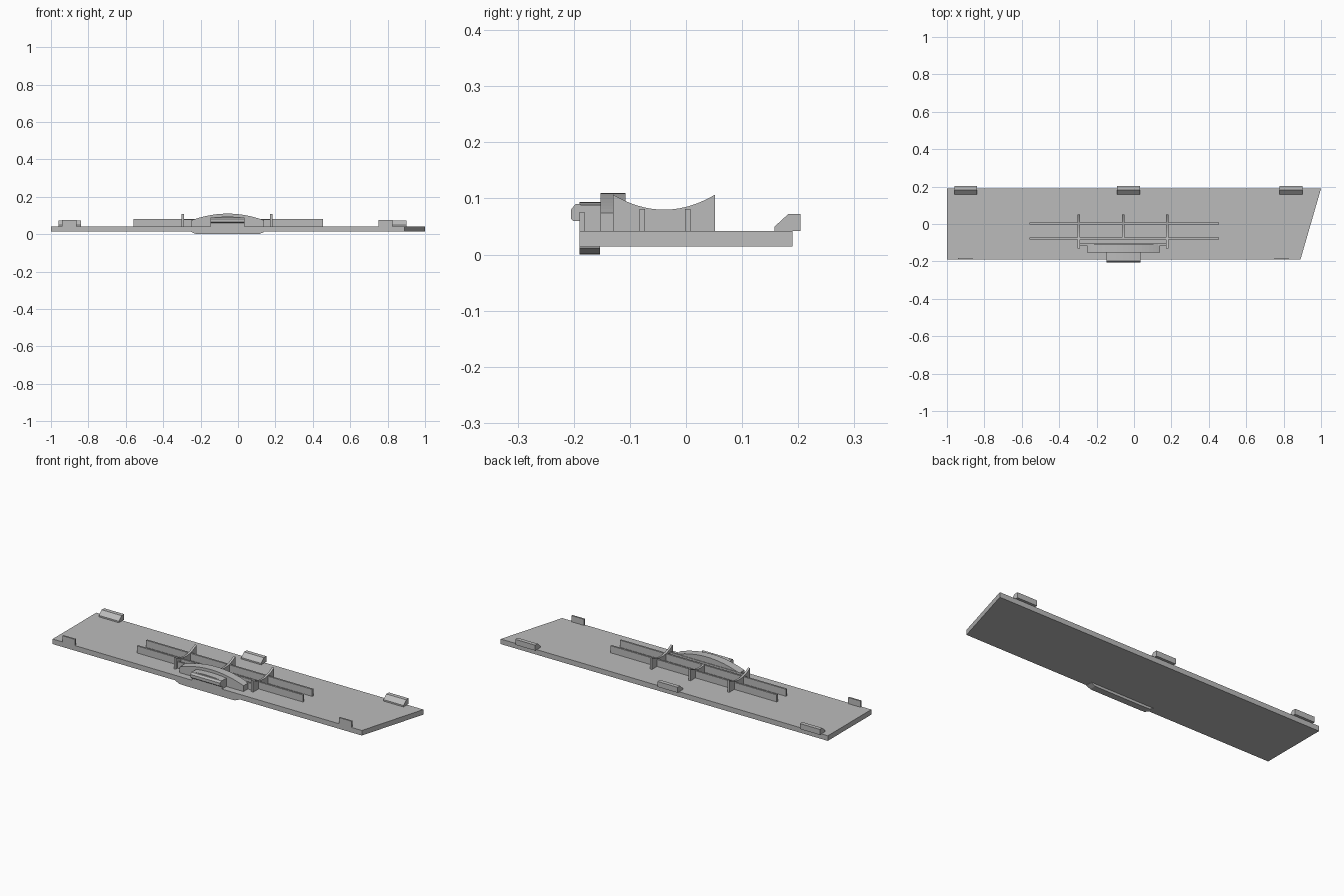
import bpy

cube = bpy.data.objects.get("Cube")
if cube:
    bpy.data.objects.remove(cube, do_unlink=True)

grey = bpy.data.materials.new("plain grey")
grey.use_nodes = True
colour = (0.5, 0.5, 0.5, 1)
grey.diffuse_color = colour
grey.node_tree.nodes["Principled BSDF"].inputs["Base Color"].default_value = colour

BASE, TOP = 0.014, 0.042  # underside and upper side of the panel


def prism(name, outline, axis, lo, hi):
    """Extrude a 2D outline along an axis: x takes (y, z), y takes (x, z), z takes (x, y)."""
    place = {"x": lambda a, b, d: (d, a, b),
             "y": lambda a, b, d: (a, d, b),
             "z": lambda a, b, d: (a, b, d)}[axis]
    n = len(outline)
    verts = [place(a, b, d) for d in (lo, hi) for a, b in outline]
    faces = [list(range(n))[::-1], list(range(n, 2 * n))]
    faces += [(i, (i + 1) % n, (i + 1) % n + n, i + n) for i in range(n)]
    if axis == "y":
        faces = [list(f)[::-1] for f in faces]
    mesh = bpy.data.meshes.new(name)
    mesh.from_pydata(verts, [], faces)
    mesh.materials.append(grey)
    obj = bpy.data.objects.new(name, mesh)
    bpy.context.scene.collection.objects.link(obj)
    return obj


def box(name, x0, x1, y0, y1, z0, z1):
    return prism(name, [(x0, y0), (x1, y0), (x1, y1), (x0, y1)], "z", z0, z1)


def arc(x0, x1, z_end, z_mid, steps=20):
    """Shallow curve from x0 to x1 passing through z_mid halfway."""
    return [(x0 + (x1 - x0) * i / steps,
             z_mid + (z_end - z_mid) * (2 * i / steps - 1) ** 2)
            for i in range(steps + 1)]


# Panel with one slanted end
prism("panel", [(-1, -0.19), (0.89, -0.19), (1, 0.19), (-1, 0.19)], "z", BASE, TOP)

# Chamfered hooks along the back edge
hook = [(0.158, TOP), (0.204, TOP), (0.204, 0.072), (0.182, 0.072), (0.158, 0.05)]
for i, x in enumerate((-0.9, -0.03, 0.84)):
    prism(f"back_hook_{i + 1}", hook, "x", x - 0.061, x + 0.061)

# Small upright tabs on the front edge
for side, x in (("right", -0.902), ("left", 0.788)):
    box(f"front_tab_{side}", x - 0.038, x + 0.038, -0.19, -0.181, TOP, 0.076)

# Long ribs
for side, y in (("front", -0.078), ("back", 0.003)):
    box(f"long_rib_{side}", -0.56, 0.455, y - 0.005, y + 0.005, TOP, 0.081)

# Cross ribs with a scooped top edge
scoop = arc(0.052, -0.13, 0.107, 0.08)
for i, x in enumerate((-0.295, 0.178)):
    prism(f"cross_rib_{i + 1}", [(-0.13, TOP), (0.052, TOP)] + scoop,
          "x", x - 0.006, x + 0.006)
middle = [p for p in scoop if p[0] > -0.08]
prism("cross_rib_middle", [(middle[-1][0], TOP), (0.052, TOP)] + middle,
      "x", -0.063, -0.051)

# Arched latch housing tied to the outer ribs
prism("latch_housing", [(-0.25, TOP), (0.14, TOP)] + arc(0.14, -0.25, 0.074, 0.11),
      "y", -0.152, -0.108)
box("housing_web", -0.295, 0.178, -0.114, -0.105, TOP, 0.078)

# Latch with an overhanging nose
prism("latch_body", [(-0.148, TOP), (0.035, TOP)] + arc(0.035, -0.148, 0.088, 0.094),
      "y", -0.19, -0.152)
prism("latch_nose", [(-0.188, 0.06), (-0.188, 0.09), (-0.197, 0.09),
                     (-0.205, 0.08), (-0.205, 0.064), (-0.201, 0.06)][::-1],
      "x", -0.148, 0.035)

# Finger lip beneath the front edge
prism("bottom_lip", [(-0.25, 0.012), (-0.225, 0.001), (-0.2, 0), (0.09, 0),
                     (0.115, 0.001), (0.14, 0.012), (0.14, BASE), (-0.25, BASE)],
      "y", -0.19, -0.153)
